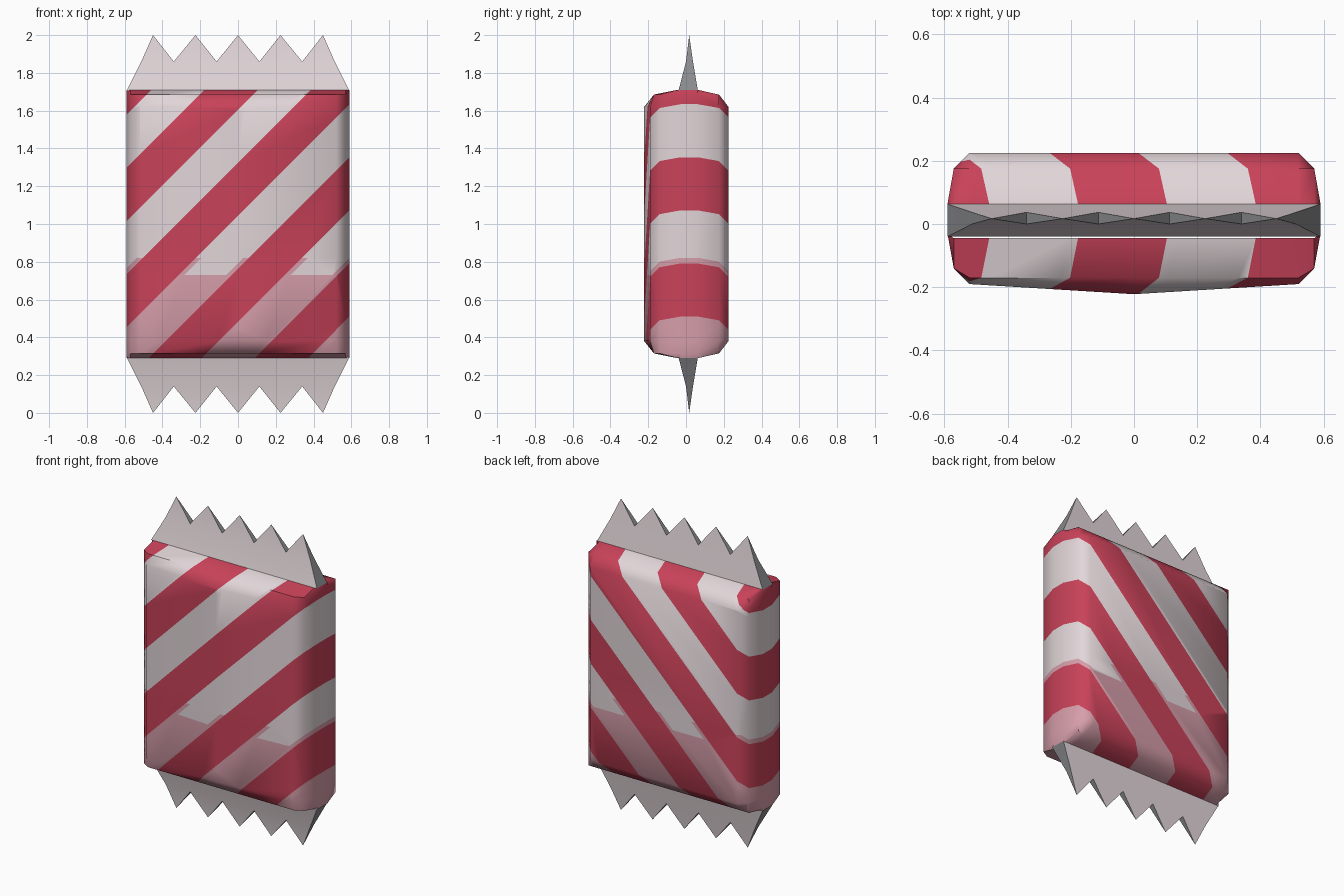
import bpy, bmesh, math

if "Cube" in bpy.data.objects:
    bpy.data.objects.remove(bpy.data.objects["Cube"])

def mat(name, rgb):
    lin = [((c / 255 + 0.055) / 1.055) ** 2.4 for c in rgb]
    m = bpy.data.materials.new(name)
    m.diffuse_color = (*lin, 1)
    m.use_nodes = True
    m.node_tree.nodes["Principled BSDF"].inputs["Base Color"].default_value = m.diffuse_color
    return m

WHITE = mat("wrapper white", (226, 214, 217))
RED = mat("stripe red", (201, 66, 89))
PINK = mat("pale pink", (214, 158, 170))
GREY = mat("foil edge grey", (137, 138, 141))

def finish(bm, name, mats):
    bmesh.ops.recalc_face_normals(bm, faces=bm.faces[:])
    me = bpy.data.meshes.new(name)
    bm.to_mesh(me)
    bm.free()
    for m in mats:
        me.materials.append(m)
    ob = bpy.data.objects.new(name, me)
    bpy.context.collection.objects.link(ob)
    bpy.context.view_layer.objects.active = ob
    ob.select_set(True)
    bpy.ops.object.shade_smooth_by_angle(angle=math.radians(50))
    ob.select_set(False)
    return ob

# ---- body: plan outline stacked in rings, pinched in depth towards both ends
half = [(0, -0.222), (0.52, -0.19), (0.57, -0.14), (0.59, -0.03),
        (0.59, 0.063), (0.57, 0.175), (0.52, 0.225)]
plan = half + [(-x, y) for x, y in reversed(half[1:])]
rings = [(0.29, -0.045, 0.063), (0.315, -0.17, 0.175), (0.38, -0.23, 0.23),
         (1.62, -0.23, 0.23), (1.685, -0.17, 0.175), (1.71, -0.045, 0.063)]
bm = bmesh.new()
loops = [[bm.verts.new((x, min(max(y, lo), hi), z)) for x, y in plan]
         for z, lo, hi in rings]
n = len(plan)
for a, b in zip(loops, loops[1:]):
    for i in range(n):
        j = (i + 1) % n
        bm.faces.new((a[i], a[j], b[j], b[i]))

# ---- diagonal stripes, cut along planes of constant z - x
START, PERIOD, FRINGE = -0.08, 0.562, 0.03

def cut(co, no):
    bmesh.ops.bisect_plane(bm, geom=bm.verts[:] + bm.edges[:] + bm.faces[:],
                           plane_co=co, plane_no=no, dist=1e-5)

for k in range(-1, 9):
    edge = START + k * PERIOD / 2
    outward = FRINGE if k % 2 else -FRINGE
    for d in (edge, edge + outward):
        cut((0, 0, d), (-1, 0, 1))
for z in (0.73, 0.82):
    cut((0, 0, z), (0, 0, 1))
for f in bm.faces:
    c = f.calc_center_median()
    t = ((c.z - c.x - START) / PERIOD) % 1
    near = min(t - 0.5, 1 - t) * PERIOD < FRINGE
    if t < 0.5:
        f.material_index = 1
    elif c.z < 0.73 or (c.z < 0.82 and near):
        f.material_index = 2
finish(bm, "wrapper_body", [WHITE, RED, PINK])

# ---- crimped, saw-toothed seals at both ends
valleys = [-0.512, -0.34, -0.113, 0.113, 0.34, 0.512]
tips = [-0.45, -0.225, 0, 0.225, 0.45]
base = [-0.59] + valleys[1:-1] + [0.59]

def seal(name, top):
    bm = bmesh.new()
    def v(x, y, z):
        return bm.verts.new((x, y, z if top else 2 - z))
    tip = [v(x, 0.017, 2.0) for x in tips]
    low, mid = [], []
    for yb, ym in ((-0.04, 0.0), (0.063, 0.037)):
        low.append([v(x, yb, 1.705) for x in base])
        mid.append([v(x, ym, 1.86) for x in valleys])
        for i in range(5):
            bm.faces.new((low[-1][i], low[-1][i + 1], mid[-1][i + 1], mid[-1][i]))
            bm.faces.new((mid[-1][i], mid[-1][i + 1], tip[i]))
    grey = []
    for i in range(5):
        for j in (i, i + 1):
            grey.append(bm.faces.new((mid[0][j], mid[1][j], tip[i])))
    for i in (0, 5):
        grey.append(bm.faces.new((low[0][i], low[1][i], mid[1][i], mid[0][i])))
    for f in grey:
        f.material_index = 1
    bm.faces.new(low[0] + low[1][::-1])
    finish(bm, name, [WHITE, GREY])

seal("top_seal", True)
seal("bottom_seal", False)
